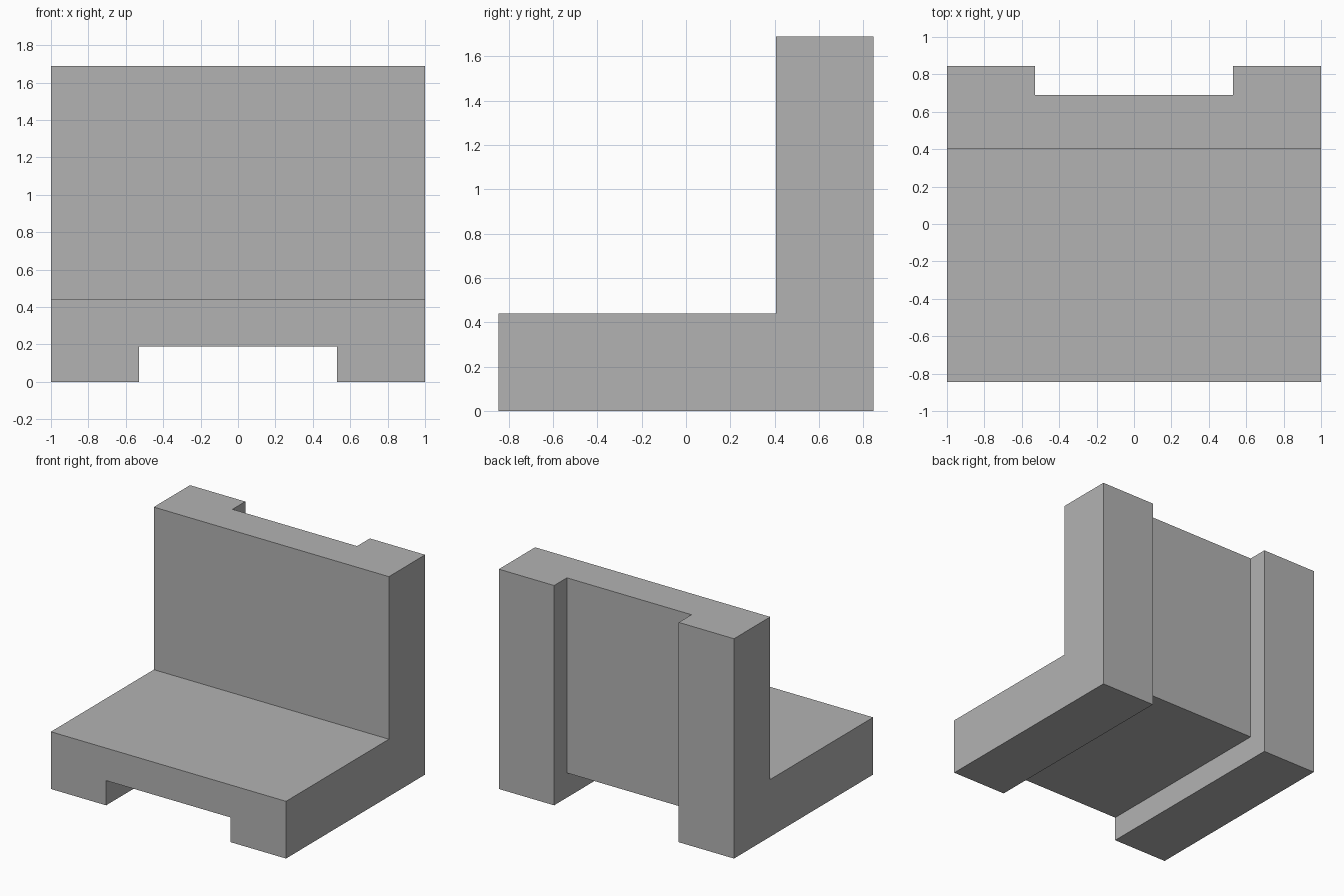
import bpy
import bmesh

cube = bpy.data.objects.get("Cube")
if cube:
    bpy.data.objects.remove(cube, do_unlink=True)

# Single flat grey
grey = bpy.data.materials.new("plain_grey")
grey.use_nodes = True
color = (0.45, 0.45, 0.45, 1)
grey.diffuse_color = color
grey.node_tree.nodes["Principled BSDF"].inputs["Base Color"].default_value = color


def extrude_profile(name, profile, half_width):
    """Extrude a (y, z) profile along x, centred on x = 0."""
    bm = bmesh.new()
    face = bm.faces.new([bm.verts.new((-half_width, y, z)) for y, z in profile])
    result = bmesh.ops.extrude_face_region(bm, geom=[face])
    verts = [v for v in result["geom"] if isinstance(v, bmesh.types.BMVert)]
    bmesh.ops.translate(bm, verts=verts, vec=(2 * half_width, 0, 0))
    bmesh.ops.recalc_face_normals(bm, faces=bm.faces)
    mesh = bpy.data.meshes.new(name)
    bm.to_mesh(mesh)
    bm.free()
    mesh.materials.append(grey)
    obj = bpy.data.objects.new(name, mesh)
    bpy.context.collection.objects.link(obj)
    return obj


depth, height = 0.845, 1.69
base_top, back_front = 0.44, 0.405
channel_top, channel_back = 0.19, 0.69

# L-shaped body: base slab and upright back
bracket = extrude_profile("angle_bracket", [
    (-depth, 0), (depth, 0), (depth, height),
    (back_front, height), (back_front, base_top), (-depth, base_top)], 1)

# Channel running under the base and up the back
cutter = extrude_profile("channel_cutter", [
    (-1, -1), (1, -1), (1, 2),
    (channel_back, 2), (channel_back, channel_top), (-1, channel_top)], 0.53)
cutter.hide_render = True

cut = bracket.modifiers.new("channel", 'BOOLEAN')
cut.operation = 'DIFFERENCE'
cut.solver = 'EXACT'
cut.object = cutter
bpy.context.view_layer.objects.active = bracket
bpy.ops.object.modifier_apply(modifier=cut.name)
bpy.data.objects.remove(cutter, do_unlink=True)
